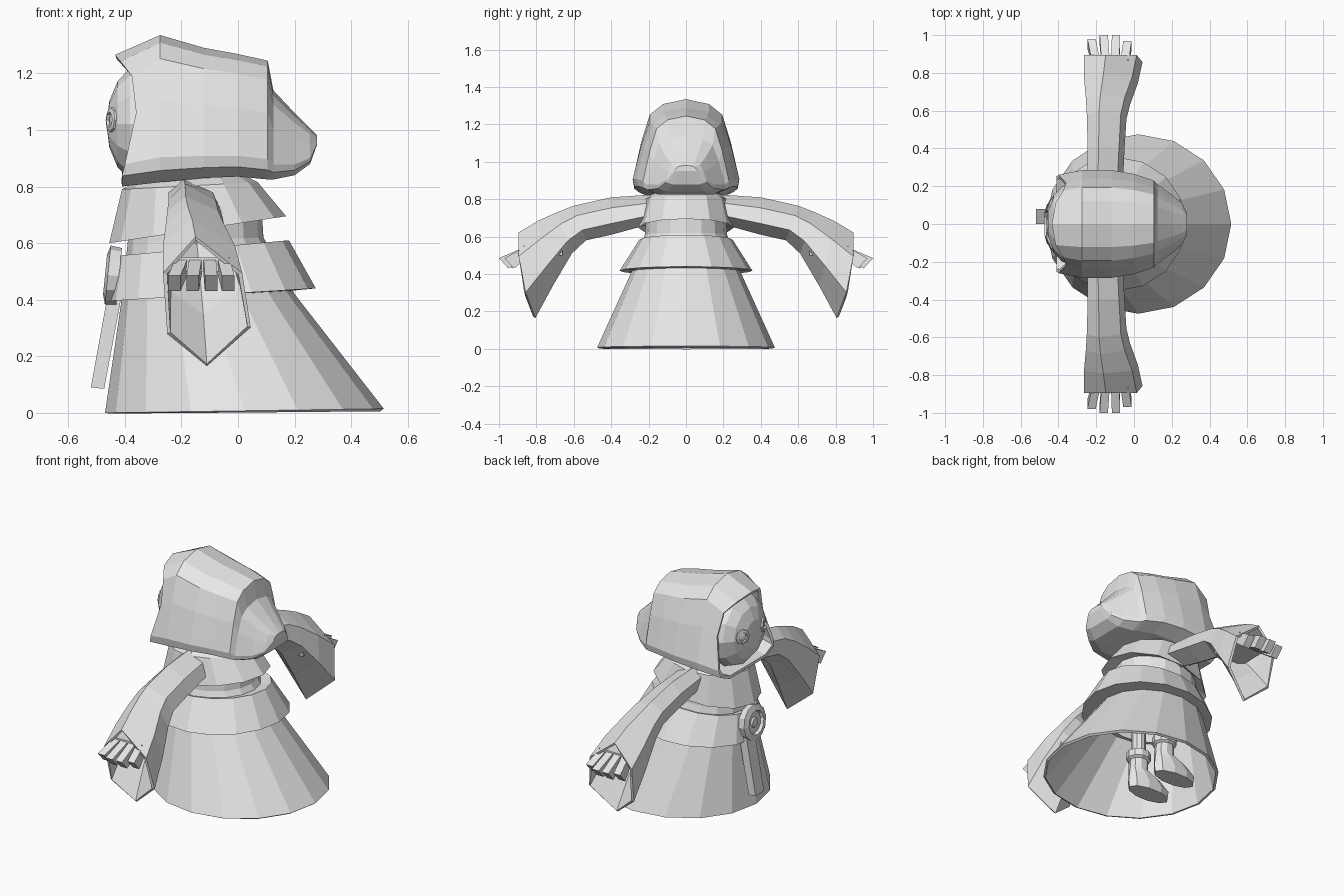
import bpy, bmesh, math
from mathutils import Vector

if "Cube" in bpy.data.objects:
    bpy.data.objects.remove(bpy.data.objects["Cube"])

cloth = bpy.data.materials.new("plain grey")
cloth.use_nodes = True
GREY = (0.8, 0.8, 0.8, 1)
cloth.diffuse_color = GREY
cloth.node_tree.nodes["Principled BSDF"].inputs["Base Color"].default_value = GREY


def finish(name, bm, thick=0):
    bmesh.ops.recalc_face_normals(bm, faces=bm.faces)
    mesh = bpy.data.meshes.new(name)
    bm.to_mesh(mesh)
    bm.free()
    mesh.materials.append(cloth)
    ob = bpy.data.objects.new(name, mesh)
    bpy.context.collection.objects.link(ob)
    if thick:
        mod = ob.modifiers.new("thickness", "SOLIDIFY")
        mod.thickness = thick
        mod.offset = -1
    return ob


def loft(name, rings, first=True, last=True, thick=0):
    """Skin a row of equal rings, with optional end caps."""
    bm = bmesh.new()
    rows = [[bm.verts.new(p) for p in ring] for ring in rings]
    n = len(rows[0])
    for a, b in zip(rows, rows[1:]):
        for i in range(n):
            j = (i + 1) % n
            bm.faces.new((a[i], a[j], b[j], b[i]))
    if first:
        bm.faces.new(rows[0])
    if last:
        bm.faces.new(rows[-1])
    return finish(name, bm, thick)


def oval(x0, x1, ry, z0, z1, n=16):
    """Oval from x0 (face side) to x1 (back), tilted from z0 to z1."""
    ring = []
    for i in range(n):
        a = 2 * math.pi * i / n
        t = (math.cos(a) + 1) / 2
        ring.append((x0 + (x1 - x0) * t, ry * math.sin(a), z0 + (z1 - z0) * t))
    return ring


def turned(name, centre, axis, profile, n=12):
    """Round part: profile holds (radius, height along axis)."""
    axis = Vector(axis).normalized()
    u = axis.cross(Vector((0, 0, 1))).normalized()
    v = axis.cross(u)
    rings = []
    for r, h in profile:
        rings.append([Vector(centre) + axis * h + r * (u * math.cos(k) + v * math.sin(k))
                      for k in (2 * math.pi * i / n for i in range(n))])
    return loft(name, rings)


def bar(name, a, b, c, d, y0, y1):
    """Block from an x-z outline, between y0 and y1."""
    return loft(name, [[(x, y, z) for x, z in (a, b, c, d)] for y in (y0, y1)])


# Robe skirt and torso, open underneath
loft("robe", [oval(-0.47, 0.515, 0.475, 0.0, 0.015),
              oval(-0.41, 0.2, 0.29, 0.41, 0.42),
              oval(-0.39, 0.09, 0.22, 0.6, 0.62),
              oval(-0.37, 0.08, 0.21, 0.76, 0.78)], first=False, thick=0.015)

# Flared waist band
loft("waist_band", [oval(-0.39, 0.08, 0.2, 0.55, 0.58),
                    oval(-0.43, 0.18, 0.25, 0.555, 0.61),
                    oval(-0.46, 0.275, 0.355, 0.395, 0.44),
                    oval(-0.38, 0.12, 0.25, 0.405, 0.425)], False, False)

# Shoulder collar
loft("collar", [oval(-0.33, 0.02, 0.17, 0.83, 0.84, 12),
                oval(-0.41, 0.07, 0.22, 0.79, 0.815, 12),
                oval(-0.455, 0.17, 0.255, 0.6, 0.695, 12),
                oval(-0.38, 0.07, 0.21, 0.65, 0.71, 12)])

# Hood: half outline mirrored, then lofted back to the drooping tip
HALF = [(0, 1), (0.43, 0.95), (0.68, 0.84), (0.84, 0.56),
        (1, 0.17), (0.97, 0.08), (0.65, 0)]
RIM = [-0.435, -0.415, -0.375, -0.36, -0.4, -0.41, -0.41]


def hood_ring(xs, top, low, w):
    half = [(x, w * y, low + (top - low) * t) for x, (y, t) in zip(xs, HALF)]
    return half + [(x, -y, z) for x, y, z in reversed(half[1:])]


rings = [hood_ring(RIM, 1.265, 0.8, 0.26)]
for x, top, low, w in [(-0.275, 1.335, 0.815, 0.285), (-0.12, 1.29, 0.83, 0.285),
                       (0.0, 1.268, 0.835, 0.265), (0.105, 1.245, 0.825, 0.23),
                       (0.125, 1.14, 0.825, 0.21), (0.2, 1.06, 0.84, 0.155),
                       (0.255, 1.005, 0.88, 0.11), (0.28, 0.98, 0.95, 0.06)]:
    rings.append(hood_ring([x] * 7, top, low, w))
loft("hood", rings, first=False, thick=0.02)

# Masked face
bm = bmesh.new()
bmesh.ops.create_uvsphere(bm, u_segments=12, v_segments=8, radius=1)
for v in bm.verts:
    x, y, z = v.co
    v.co = (-0.33 - 0.135 * z, 0.215 * x, 1.02 + 0.215 * y)
finish("face", bm)

# Buckle and hanging strap
turned("buckle", (-0.44, 0, 0.485), (-1, 0, 0.1),
       [(0.1, -0.02), (0.105, 0.02), (0.07, 0.03), (0.065, 0.012), (0.03, 0.012), (0.025, 0.022)])
bar("strap", (-0.46, 0.42), (-0.41, 0.42), (-0.473, 0.085), (-0.52, 0.09), 0.0, 0.08)

# Finger rows: x at the root, x at the tip, reach
FINGERS = [(-0.2, -0.225, 0.98), (-0.15, -0.16, 1.0), (-0.1, -0.095, 1.0), (-0.05, -0.035, 0.97)]
# Sleeve stations: top (y, z), bottom (y, z), x range, side bulge
SLEEVE = [(0.18, 0.825, 0.18, 0.67, -0.245, -0.06, 0), (0.4, 0.81, 0.4, 0.61, -0.245, -0.05, 0),
          (0.6, 0.765, 0.535, 0.58, -0.25, -0.04, 0), (0.69, 0.73, 0.61, 0.51, -0.255, -0.02, 0),
          (0.79, 0.685, 0.71, 0.34, -0.265, 0.02, 0.01), (0.895, 0.622, 0.805, 0.165, -0.265, 0.045, 0.025)]


def sleeve_ring(s, ty, tz, by, bz, x0, x1, bulge):
    mid = (x0 + x1) / 2
    pts = []
    for x, t in [(mid - 0.04, 1), (x0, 0.72), (x0 + 0.015, 0.25),
                 (mid, 0), (x1, 0.3), (x1 - 0.03, 0.72)]:
        side = bulge if 0 < t < 1 else 0
        pts.append((x, s * (by + (ty - by) * t + side), bz + (tz - bz) * t))
    return pts


for side, s in (("left", 1), ("right", -1)):
    # Drooping sleeve
    loft(side + "_sleeve", [sleeve_ring(s, *row) for row in SLEEVE], True, False, 0.015)

    # Hand with four spread fingers
    bar(side + "_palm", (-0.22, 0.5), (-0.03, 0.5), (-0.03, 0.55), (-0.22, 0.55), s * 0.66, s * 0.87)
    for i, (xa, xb, reach) in enumerate(FINGERS):
        w = 0.022
        loft(f"{side}_finger_{i + 1}",
             [[(xa - w, s * 0.86, 0.545), (xa + w, s * 0.86, 0.545),
               (xa + w, s * 0.84, 0.49), (xa - w, s * 0.84, 0.49)],
              [(xb - w, s * reach, 0.485), (xb + w, s * reach, 0.485),
               (xb + w, s * (reach - 0.05), 0.43), (xb - w, s * (reach - 0.05), 0.43)]])

    # Goggle eye
    turned(side + "_eye", (-0.435, s * 0.095, 1.035), (-1, s * 0.4, 0.05),
           [(0.045, -0.02), (0.043, 0.018), (0.028, 0.022), (0.026, 0.01), (0.012, 0.016)], 8)

    # Boot: foot, shaft, cuff and leg
    y = s * 0.11
    foot = [oval(-0.33, -0.06, 0.06, 0.01, 0.01, 10), oval(-0.335, -0.055, 0.065, 0.05, 0.05, 10),
            oval(-0.27, -0.06, 0.055, 0.1, 0.1, 10), oval(-0.18, -0.065, 0.05, 0.13, 0.13, 10),
            oval(-0.18, -0.07, 0.05, 0.19, 0.19, 10), oval(-0.195, -0.055, 0.065, 0.2, 0.2, 10),
            oval(-0.195, -0.055, 0.065, 0.24, 0.24, 10), oval(-0.165, -0.085, 0.04, 0.25, 0.25, 10),
            oval(-0.165, -0.085, 0.04, 0.45, 0.45, 10)]
    loft(side + "_boot", [[(px, py + y, pz) for px, py, pz in ring] for ring in foot])
